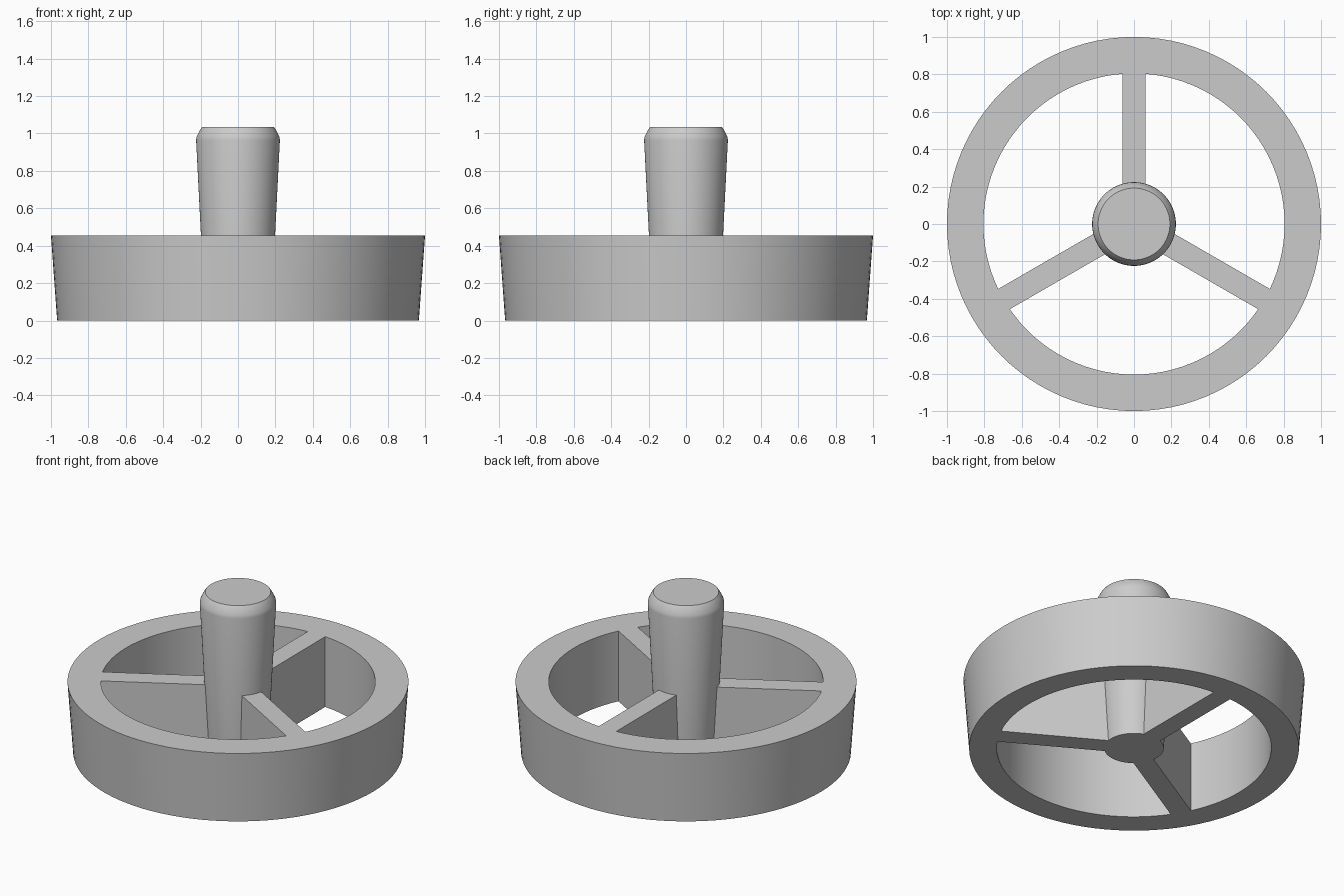
import bpy
import bmesh
from math import sin, cos, asin, pi, radians

SEGMENTS = 96
WHEEL_HEIGHT = 0.455
INNER_RADIUS = 0.805
HUB_RADIUS = 0.174
SPOKE_HALF_WIDTH = 0.0625

cube = bpy.data.objects.get("Cube")
if cube:
    bpy.data.objects.remove(cube, do_unlink=True)

grey = bpy.data.materials.new("light grey")
grey.use_nodes = True
COLOUR = (0.6, 0.6, 0.6, 1)
grey.diffuse_color = COLOUR
grey.node_tree.nodes["Principled BSDF"].inputs["Base Color"].default_value = COLOUR


def finish(name, bm):
    """Turn a bmesh into a shaded object with the grey material."""
    bmesh.ops.recalc_face_normals(bm, faces=bm.faces)
    mesh = bpy.data.meshes.new(name)
    bm.to_mesh(mesh)
    bm.free()
    mesh.materials.append(grey)
    obj = bpy.data.objects.new(name, mesh)
    bpy.context.collection.objects.link(obj)
    bpy.ops.object.select_all(action="DESELECT")
    obj.select_set(True)
    bpy.context.view_layer.objects.active = obj
    bpy.ops.object.shade_smooth_by_angle(angle=radians(30))
    return obj


def lathe(name, profile, closed):
    """Revolve (radius, height) points; closed makes a ring, open gets end caps."""
    bm = bmesh.new()
    loops = []
    for r, z in profile:
        loops.append([bm.verts.new((r * cos(2 * pi * i / SEGMENTS),
                                    r * sin(2 * pi * i / SEGMENTS), z))
                      for i in range(SEGMENTS)])
    pairs = list(zip(loops, loops[1:]))
    if closed:
        pairs.append((loops[-1], loops[0]))
    else:
        bm.faces.new(loops[0])
        bm.faces.new(loops[-1])
    for a, b in pairs:
        for i in range(SEGMENTS):
            j = (i + 1) % SEGMENTS
            bm.faces.new((a[i], a[j], b[j], b[i]))
    return finish(name, bm)


def spoke(name, angle):
    """Extruded bar whose ends follow the hub and the rim."""
    def arc(radius, steps=8):
        half = asin(SPOKE_HALF_WIDTH / radius)
        return [(radius * cos(angle + half * t), radius * sin(angle + half * t))
                for t in (2 * i / steps - 1 for i in range(steps + 1))]

    bm = bmesh.new()
    outline = arc(INNER_RADIUS) + arc(HUB_RADIUS)[::-1]
    base = bm.faces.new([bm.verts.new((x, y, 0)) for x, y in outline])
    new = bmesh.ops.extrude_face_region(bm, geom=[base], use_keep_orig=True)["geom"]
    bmesh.ops.translate(bm, vec=(0, 0, WHEEL_HEIGHT),
                        verts=[v for v in new if isinstance(v, bmesh.types.BMVert)])
    return finish(name, bm)


# Rim with a tapered outside and a straight inside
lathe("rim", [(0.967, 0), (1.0, WHEEL_HEIGHT),
              (INNER_RADIUS, WHEEL_HEIGHT), (INNER_RADIUS, 0)], True)

# Central post, widening upwards to a softened top edge
lathe("post", [(0.175, 0), (0.224, 0.965), (0.221, 0.984),
               (0.203, 1.02), (0.192, 1.035)], False)

# Three spokes
for label, degrees in (("back", 90), ("right", 210), ("left", 330)):
    spoke(label + "_spoke", radians(degrees))
